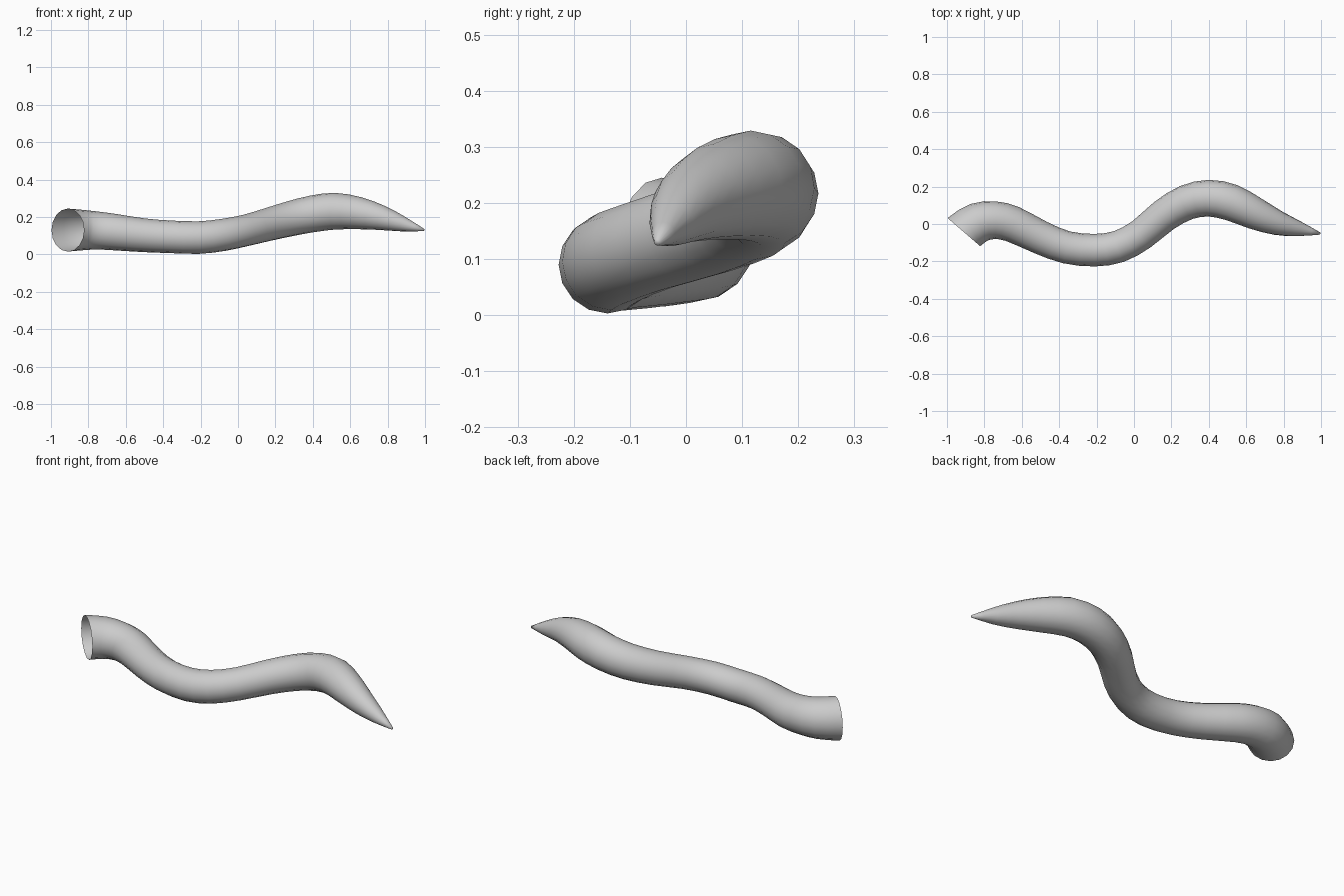
import bpy, bmesh, math
from mathutils import Vector

if "Cube" in bpy.data.objects:
    bpy.data.objects.remove(bpy.data.objects["Cube"])

# Centreline stations: x, y, z, radius
PATH = [
    (-0.91, -0.043, 0.13, 0.115),
    (-0.83, 0.008, 0.13, 0.108),
    (-0.745, 0.020, 0.127, 0.101),
    (-0.65, 0.000, 0.118, 0.097),
    (-0.50, -0.072, 0.102, 0.090),
    (-0.36, -0.125, 0.094, 0.087),
    (-0.21, -0.140, 0.090, 0.087),
    (-0.08, -0.120, 0.104, 0.086),
    (0.04, -0.055, 0.128, 0.085),
    (0.16, 0.045, 0.160, 0.089),
    (0.28, 0.115, 0.191, 0.094),
    (0.40, 0.138, 0.217, 0.098),
    (0.52, 0.115, 0.231, 0.098),
    (0.65, 0.055, 0.220, 0.086),
    (0.77, 0.005, 0.195, 0.066),
    (0.88, -0.025, 0.163, 0.041),
    (0.995, -0.051, 0.130, 0.006),
]
SIDES = 16
STEPS = 2


def spline(a, b, c, d, t):
    return tuple(0.5 * (2 * q + (r - p) * t + (2 * p - 5 * q + 4 * r - s) * t * t
                        + (3 * q - p - 3 * r + s) * t ** 3)
                 for p, q, r, s in zip(a, b, c, d))


# Resample the centreline smoothly
last = len(PATH) - 1
samples = []
for i in range(last):
    a, d = PATH[max(i - 1, 0)], PATH[min(i + 2, last)]
    for k in range(STEPS):
        samples.append(spline(a, PATH[i], PATH[i + 1], d, k / STEPS))
samples.append(PATH[-1])
pts = [Vector(s[:3]) for s in samples]

# Tentacle skin: rings swept along the centreline, open at the base
bm = bmesh.new()
rings = []
for i, (p, s) in enumerate(zip(pts, samples)):
    if i == 0:
        tan = Vector((0.155, 0.18, 0.0)).normalized()
    else:
        tan = (pts[min(i + 1, len(pts) - 1)] - pts[i - 1]).normalized()
    side = tan.cross(Vector((0, 0, 1))).normalized()
    up = side.cross(tan)
    ring = []
    for k in range(SIDES):
        a = 2 * math.pi * k / SIDES
        ring.append(bm.verts.new(p + s[3] * (math.cos(a) * side + math.sin(a) * up)))
    rings.append(ring)
for r0, r1 in zip(rings, rings[1:]):
    for k in range(SIDES):
        n = (k + 1) % SIDES
        bm.faces.new((r0[k], r1[k], r1[n], r0[n]))
bm.faces.new(rings[-1])
bmesh.ops.recalc_face_normals(bm, faces=bm.faces)

mesh = bpy.data.meshes.new("tentacle")
bm.to_mesh(mesh)
bm.free()
obj = bpy.data.objects.new("tentacle", mesh)
bpy.context.collection.objects.link(obj)
for poly in mesh.polygons:
    poly.use_smooth = True
